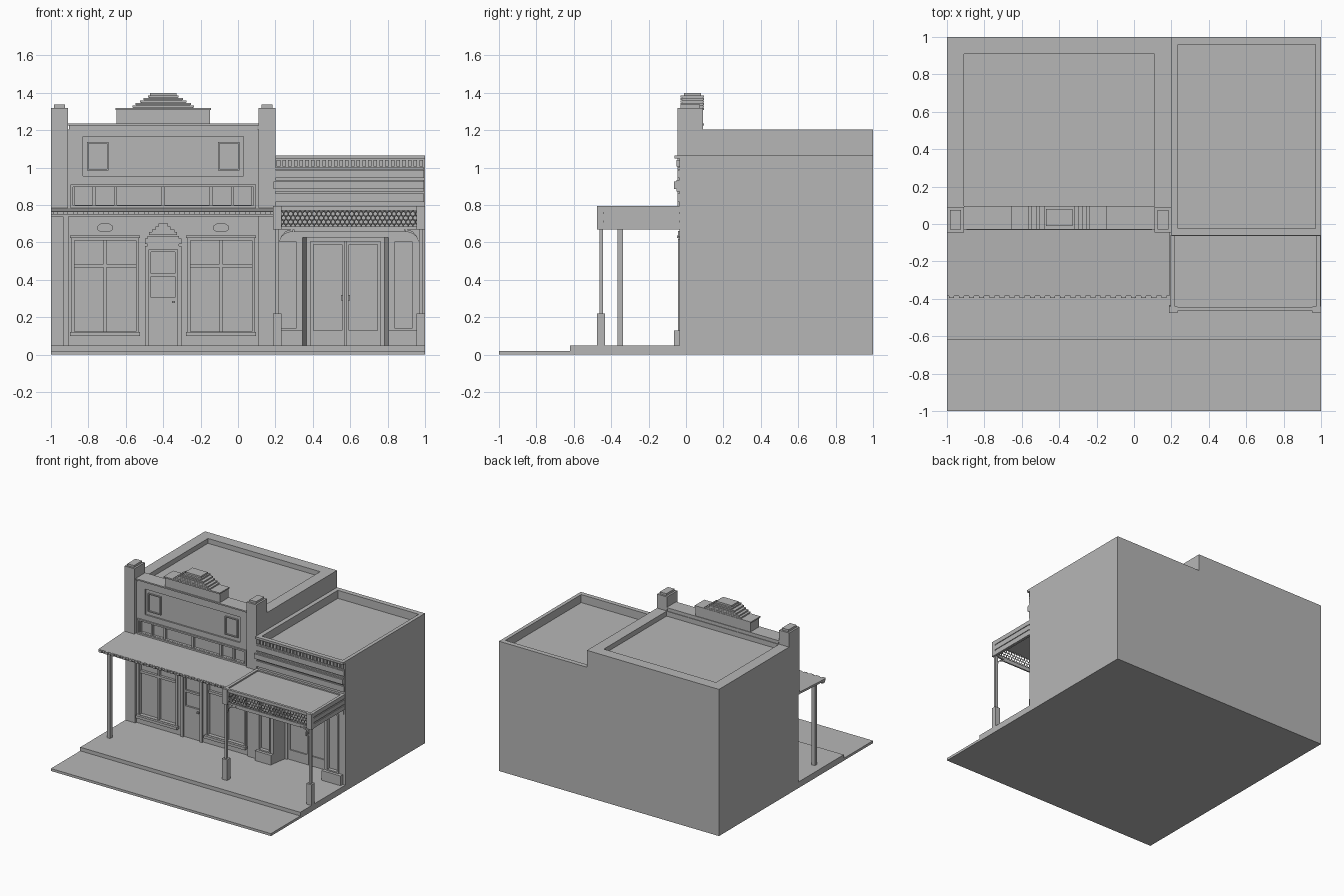
import bpy, bmesh, math
from mathutils import Matrix, Vector

cube = bpy.data.objects.get("Cube")
if cube:
    bpy.data.objects.remove(cube)

GREY = (0.47, 0.47, 0.47, 1)
mat = bpy.data.materials.new("plain_grey")
mat.use_nodes = True
mat.diffuse_color = GREY
mat.node_tree.nodes["Principled BSDF"].inputs["Base Color"].default_value = GREY

parts = {}


def mesh_of(part):
    return parts.setdefault(part, bmesh.new()) if part not in parts else parts[part]


def box(part, x0, x1, y0, y1, z0, z1):
    m = Matrix.Translation(((x0 + x1) / 2, (y0 + y1) / 2, (z0 + z1) / 2))
    bmesh.ops.create_cube(mesh_of(part), size=1, matrix=m @ Matrix.Diagonal((x1 - x0, y1 - y0, z1 - z0, 1)))


def prism(part, points, shift):
    """Extrude a closed outline of 3D points along a vector."""
    bm = mesh_of(part)
    face = bm.faces.new([bm.verts.new(p) for p in points])
    out = bmesh.ops.extrude_face_region(bm, geom=[face], use_keep_orig=True)
    verts = [v for v in out["geom"] if isinstance(v, bmesh.types.BMVert)]
    bmesh.ops.translate(bm, verts=verts, vec=Vector(shift))
    bmesh.ops.recalc_face_normals(bm, faces=bm.faces)


def frame(part, x0, x1, z0, z1, w, y0, y1):
    """Four bars around an opening, lying outside of it."""
    for a, b in ((x0 - w, x0), (x1, x1 + w)):
        box(part, a, b, y0, y1, z0, z1)
    for a, b in ((z0 - w, z0), (z1, z1 + w)):
        box(part, x0 - w, x1 + w, y0, y1, a, b)


def cut(target, cutter):
    """Subtract one part from another."""
    a, b = build(target), build(cutter)
    b.hide_render = True
    mod = a.modifiers.new("cut", "BOOLEAN")
    mod.operation, mod.solver, mod.object = "DIFFERENCE", "EXACT", b
    bpy.context.view_layer.objects.active = a
    bpy.ops.object.modifier_apply(modifier=mod.name)
    bpy.data.objects.remove(b)


def build(part):
    bm = parts.pop(part)
    me = bpy.data.meshes.new(part)
    bm.to_mesh(me)
    bm.free()
    me.materials.append(mat)
    ob = bpy.data.objects.new(part, me)
    bpy.context.collection.objects.link(ob)
    return ob


# Ground and porch
box("street", -1, 1, -1, -0.6, 0, 0.02)
box("porch_floor", -1, 1, -0.62, -0.01, 0, 0.05)

# Left building with roof well and openings
WALL = -0.02
box("left_building", -1, 0.2, WALL, 1, 0, 1.205)
box("left_cuts", -0.91, 0.11, 0.095, 0.91, 1.165, 1.3)
MID = -0.4
for s in (-1, 1):
    c = MID + s * 0.31
    for x0, x1 in ((c - 0.165, c - 0.008), (c + 0.008, c + 0.165)):
        for z0, z1 in ((0.125, 0.465), (0.485, 0.61)):
            box("left_cuts", x0, x1, -0.1, 0.0, z0, z1)
    frame("window_frames", c - 0.165, c + 0.165, 0.125, 0.61, 0.014, -0.03, WALL)
    box("window_lintels", c - 0.187, c + 0.187, -0.048, WALL, 0.624, 0.638)
    box("window_sills", c - 0.187, c + 0.187, -0.05, WALL, 0.1, 0.122)
    # Ornament above the window
    prism("window_ornaments", [(c + 0.04 * dx, -0.03, 0.678 + dz * 0.022) for dx, dz in
          ((-1, -.5), (-.6, -1), (.6, -1), (1, -.5), (1, .5), (.6, 1), (-.6, 1), (-1, .5))], (0, 0.015, 0))
    for t in (-1, 1):
        box("window_ornaments", c + t * 0.08 - 0.022, c + t * 0.08 + 0.022, -0.028, WALL, 0.671, 0.685)
    # Pilaster, pier and cap
    p = MID + s * 0.555
    box("pilasters", p - 0.045, p + 0.045, -0.035, 0.05, 0.05, 0.78)
    box("pilasters", p - 0.045, p + 0.045, -0.045, 0.09, 0.78, 1.32)
    box("pilaster_caps", p - 0.03, p + 0.03, -0.03, 0.075, 1.32, 1.337)
    # Small panel on the sign
    q = MID + s * 0.35
    frame("sign_side_panels", q - 0.05, q + 0.05, 0.993, 1.128, 0.008, -0.018, -0.005)

# Sign recess and upper windows
box("left_cuts", -0.83, 0.03, -0.1, -0.008, 0.955, 1.165)
bars = (-0.88, -0.77, -0.655, -0.4, -0.145, -0.03, 0.08)
for a, b in zip(bars, bars[1:]):
    box("left_cuts", a + 0.008, b - 0.008, -0.1, 0.0, 0.8, 0.895)
frame("upper_window_frame", -0.882, 0.082, 0.798, 0.897, 0.013, -0.032, WALL)

# Door of the left building
for z0, z1 in ((0.435, 0.55), (0.305, 0.418)):
    box("left_cuts", MID - 0.064, MID + 0.064, -0.1, -0.005, z0, z1)
for s in (-1, 1):
    d = MID + s * 0.087
    box("door_frame", d - 0.011, d + 0.011, -0.034, WALL, 0.05, 0.58)
box("door_frame", MID - 0.098, MID + 0.098, -0.034, WALL, 0.562, 0.58)
box("door_header", MID - 0.098, MID + 0.098, -0.042, WALL, 0.592, 0.622)
box("door_header", MID - 0.085, MID + 0.085, -0.035, WALL, 0.58, 0.635)
box("door_knob", -0.352, -0.338, -0.035, WALL, 0.275, 0.288)
for w, z in ((0.075, 0.64), (0.06, 0.655), (0.04, 0.67), (0.025, 0.685)):
    box("door_pediment", MID - w, MID + w, -0.032, WALL, z, z + 0.015)
cut("left_building", "left_cuts")

# Stepped parapet: half width and top of each step
steps = ((0.51, 1.235), (0.255, 1.32), (0.165, 1.333), (0.148, 1.346),
         (0.125, 1.358), (0.105, 1.372), (0.082, 1.386))
low = 1.19
for w, top in steps:
    box("parapet", MID - w + 0.006, MID + w - 0.006, WALL, 0.09, low, top - 0.01)
    box("parapet_coping", MID - w, MID + w, -0.03, 0.095, top - 0.011, top)
    low = top - 0.001
box("parapet_crown", MID - 0.07, MID + 0.07, -0.012, 0.08, 1.386, 1.4)

# Left awning with toothed edge and its post
prism("left_awning", [(-1, WALL, 0.785), (-1, -0.385, 0.766), (-1, -0.385, 0.75), (-1, WALL, 0.768)], (1.19, 0, 0))
box("awning_beam", -1, 0.19, -0.375, -0.345, 0.738, 0.755)
for i in range(22):
    x = -0.99 + i * 0.0541
    box("awning_teeth", x, x + 0.027, -0.396, -0.38, 0.748, 0.765)
box("awning_post", -0.935, -0.905, -0.367, -0.337, 0.05, 0.745)

# Right building with roof well and splayed entrance
FRONT, CX = -0.035, 0.575
box("right_building", 0.2, 1, FRONT, 1, 0, 1.05)
box("right_cuts", 0.235, 0.97, -0.025, 0.96, 1.0, 1.2)
prism("right_cuts", [(CX - 0.24, -0.1, 0.05), (CX + 0.24, -0.1, 0.05), (CX + 0.205, 0.115, 0.05),
                     (CX - 0.205, 0.115, 0.05)], (0, 0, 0.575))
for s in (-1, 1):
    w = CX + s * 0.31
    box("right_cuts", w - 0.045, w + 0.045, -0.1, -0.012, 0.14, 0.605)
    frame("display_frames", w - 0.045, w + 0.045, 0.14, 0.605, 0.012, -0.042, FRONT)
    a, b = sorted((CX + s * 0.23, CX + s * (0.375 if s < 0 else 0.402)))
    box("display_plinths", a, b, -0.065, FRONT, 0.05, 0.13)
    # Entrance door leaf built from rails around a glass panel
    d = CX + s * 0.095
    box("door_glass", d - 0.08, d + 0.08, 0.108, 0.118, 0.12, 0.6)
    frame("entrance_doors", d - 0.077, d + 0.077, 0.13, 0.588, 0.016, 0.098, 0.118)
    box("entrance_doors", d - 0.093, d + 0.093, 0.098, 0.118, 0.05, 0.116)
    box("door_handles", CX + s * 0.018 - 0.005, CX + s * 0.018 + 0.005, 0.085, 0.1, 0.29, 0.32)
    box("entrance_jambs", CX + s * 0.198 - 0.01, CX + s * 0.198 + 0.01, 0.088, 0.118, 0.05, 0.62)
box("entrance_jambs", CX - 0.208, CX + 0.208, 0.088, 0.118, 0.604, 0.625)
box("shopfront_header", 0.2, 0.99, -0.042, FRONT, 0.63, 0.66)
cut("right_building", "right_cuts")
# Rim that raises the roof edge, and cornice work on the front
for x0, x1, y0, y1 in ((0.2, 0.235, -0.03, 1), (0.97, 1, -0.03, 1), (0.2, 1, 0.96, 1), (0.2, 1, -0.062, -0.025)):
    box("roof_rim", x0, x1, y0, y1, 1.048, 1.066)
for z0, z1, x0, y in ((0.99, 1.0, 0.2, -0.045), (0.945, 0.988, 0.2, -0.046), (0.885, 0.925, 0.19, -0.064),
                      (0.873, 0.935, 0.2, -0.05), (0.815, 0.862, 0.2, -0.046)):
    box("cornice_boards", x0, 0.995, y, FRONT, z0, z1)
for i in range(26):
    x = 0.207 + i * 0.0305
    box("dentils", x, x + 0.019, -0.05, FRONT, 1.006, 1.04)

# Right awning: roof, rims, side boards and posts
box("right_awning_roof", 0.2, 0.99, -0.465, FRONT, 0.772, 0.785)
box("right_awning_rim", 0.195, 1, -0.465, -0.445, 0.78, 0.795)
box("right_awning_rim", 0.205, 0.98, -0.46, -0.445, 0.67, 0.685)
box("right_awning_rim", 0.2, 0.995, -0.055, FRONT, 0.78, 0.795)
for x in (0.208, 0.985):
    box("right_awning_sides", x - 0.006, x + 0.006, -0.46, FRONT, 0.67, 0.79)
    for z in (0.672, 0.717, 0.762):
        box("right_awning_sides", x - 0.012, x + 0.012, -0.465, FRONT, z, z + 0.034)
for s, x in ((1, 0.21), (-1, 0.977)):
    box("post_pedestals", x - 0.023, x + 0.023, -0.475, -0.432, 0.05, 0.22)
    box("awning_posts", x - 0.01, x + 0.01, -0.462, -0.444, 0.22, 0.68)
    box("awning_corners", x - 0.023, x + 0.023, -0.475, -0.44, 0.67, 0.795)
    # Curved bracket
    arc = [(x + s * (0.085 - 0.075 * math.cos(t)), -0.457, 0.595 + 0.062 * math.sin(t))
           for t in (i * math.pi / 10 for i in range(6))]
    prism("post_brackets", arc + [(x + s * 0.085, -0.457, 0.672), (x + s * 0.045, -0.457, 0.66),
                                  (x + s * 0.022, -0.457, 0.635)], (0, 0.012, 0))
box("awning_valance", 0.3, 0.89, -0.457, -0.445, 0.655, 0.672)

# Honeycomb lattice on the awning front
R, bm = 0.0145, mesh_of("awning_lattice")
for row in range(5):
    for i in range(29 - row % 2):
        cx, cz = 0.244 + (i + row % 2 / 2) * R * math.sqrt(3), 0.688 + row * R * 1.5
        bm.faces.new([bm.verts.new((cx + R * math.sin(k * math.pi / 3), -0.455, cz + R * math.cos(k * math.pi / 3)))
                      for k in range(6)])
bmesh.ops.remove_doubles(bm, verts=bm.verts, dist=0.0005)
lattice = build("awning_lattice")
wire = lattice.modifiers.new("bars", "WIREFRAME")
wire.thickness = 0.008
wire.use_boundary = True

for name in list(parts):
    build(name)
